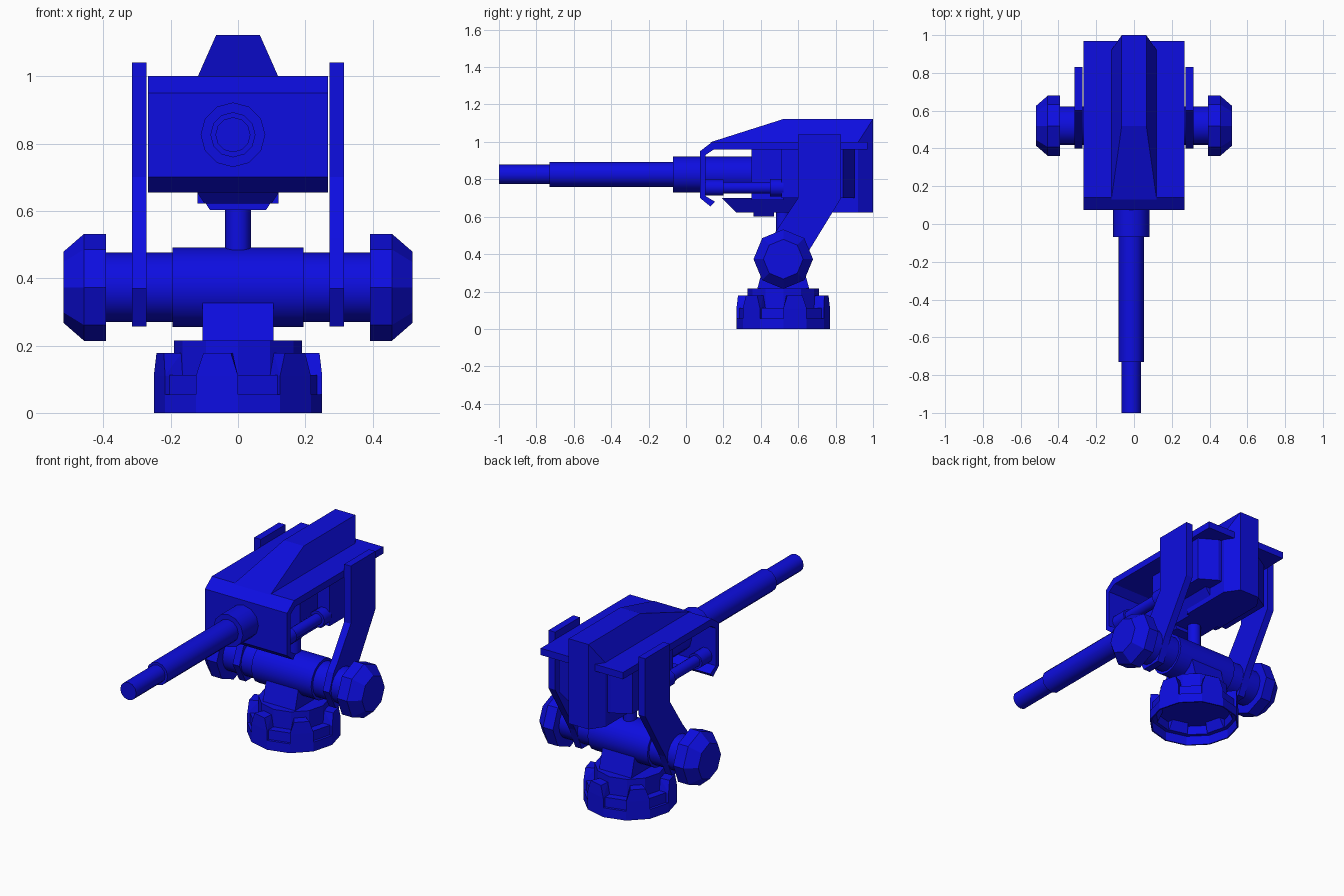
import bpy, bmesh
from math import sin, cos, pi, radians
from mathutils import Vector

cube = bpy.data.objects.get("Cube")
if cube:
    bpy.data.objects.remove(cube, do_unlink=True)

blue = bpy.data.materials.new("deep_blue")
blue.use_nodes = True
COLOUR = (0.004, 0.004, 0.75, 1)
blue.diffuse_color = COLOUR
blue.node_tree.nodes["Principled BSDF"].inputs["Base Color"].default_value = COLOUR


def finish(name, bm, smooth=False):
    bmesh.ops.recalc_face_normals(bm, faces=bm.faces)
    mesh = bpy.data.meshes.new(name)
    bm.to_mesh(mesh)
    bm.free()
    mesh.materials.append(blue)
    ob = bpy.data.objects.new(name, mesh)
    bpy.context.collection.objects.link(ob)
    if smooth:
        bpy.ops.object.select_all(action='DESELECT')
        ob.select_set(True)
        bpy.context.view_layer.objects.active = ob
        bpy.ops.object.shade_smooth_by_angle(angle=radians(40))
    return ob


def lathe(name, profile, axis, centre, sides=12, smooth=True):
    """Turn (position, radius) pairs around an axis; ends are capped."""
    bm = bmesh.new()
    rings = []
    for t, r in profile:
        ring = []
        for i in range(sides):
            a = 2 * pi * i / sides
            u, v = r * cos(a), r * sin(a)
            p = {'X': (t, u, v), 'Y': (u, t, v), 'Z': (u, v, t)}[axis]
            ring.append(bm.verts.new(Vector(p) + Vector(centre)))
        rings.append(ring)
    for a, b in zip(rings, rings[1:]):
        for i in range(sides):
            j = (i + 1) % sides
            bm.faces.new((a[i], a[j], b[j], b[i]))
    bm.faces.new(rings[0])
    bm.faces.new(rings[-1])
    return finish(name, bm, smooth)


def side_plate(name, outline, x0, x1):
    """Extrude a (y, z) outline from x0 to x1."""
    bm = bmesh.new()
    face = bm.faces.new([bm.verts.new((x0, y, z)) for y, z in outline])
    ext = bmesh.ops.extrude_face_region(bm, geom=[face])
    moved = [v for v in ext['geom'] if isinstance(v, bmesh.types.BMVert)]
    bmesh.ops.translate(bm, verts=moved, vec=(x1 - x0, 0, 0))
    return finish(name, bm)


def hull(name, points, mirror=True):
    """Convex solid through points, mirrored across x."""
    bm = bmesh.new()
    for x, y, z in points:
        bm.verts.new((x, y, z))
        if mirror:
            bm.verts.new((-x, y, z))
    res = bmesh.ops.convex_hull(bm, input=bm.verts)
    loose = [g for g in res['geom_interior'] if isinstance(g, bmesh.types.BMVert)]
    bmesh.ops.delete(bm, geom=loose, context='VERTS')
    bmesh.ops.dissolve_limit(bm, angle_limit=0.01, verts=bm.verts, edges=bm.edges)
    return finish(name, bm)


def box(name, x0, x1, y0, y1, z0, z1):
    return hull(name, [(x, y, z) for x in (x0, x1) for y in (y0, y1)
                       for z in (z0, z1)], mirror=False)


MID = 0.52      # y of the pivot and base
PIVOT = 0.373   # z of the cross tube

# Base: hollow cup with a collar, and six tapered teeth on alternate sides
lathe("base_cup", [(0.108, 0.002), (0.108, 0.222), (0.055, 0.222), (0.055, 0.242),
                   (0, 0.242), (0, 0.25), (0.055, 0.25), (0.055, 0.235),
                   (0.112, 0.235), (0.112, 0.19), (0.215, 0.19), (0.215, 0.002)],
      'Z', (0, MID, 0), smooth=False)
for k in range(6):
    mid_angle = -105 + 60 * k
    pts = []
    for z, r, half in ((0.055, 0.25, 15), (0.11, 0.25, 15), (0.178, 0.243, 10)):
        for s in (-half, half):
            a = radians(mid_angle + s)
            for rad in (r, 0.215 if z < 0.1 else 0.185):
                pts.append((rad * cos(a), MID + rad * sin(a), z))
    hull(f"base_tooth_{k + 1}", pts, mirror=False)

# Pedestal under the cross tube
side_plate("pedestal", [(0.38, 0.21), (0.66, 0.21), (0.625, 0.34), (0.415, 0.34)],
           -0.105, 0.105)

# Cross tube, thin axle, end knobs
lathe("cross_tube", [(-0.195, 0.118), (0.195, 0.118)], 'X', (0, MID, PIVOT), 16)
lathe("axle", [(-0.4, 0.103), (0.4, 0.103)], 'X', (0, MID, PIVOT), 16)
for side, s in (("left", 1), ("right", -1)):
    lathe(side + "_knob", [(s * 0.392, 0.159), (s * 0.457, 0.159), (s * 0.518, 0.106)],
          'X', (0, MID, PIVOT), 8, smooth=False)
    # Cranked support arm
    side_plate(side + "_arm",
               [(0.6, 1.04), (0.83, 1.04), (0.83, 0.7), (0.64, 0.39), (0.58, 0.257),
                (0.46, 0.257), (0.4, 0.37), (0.44, 0.47), (0.48, 0.52), (0.6, 0.7)],
               s * 0.272, s * 0.315)
    # Recoil rod with collars at both ends
    lathe(side + "_rod", [(0.1, 0.045), (0.2, 0.045), (0.2, 0.033), (0.45, 0.033),
                          (0.45, 0.048), (0.52, 0.048)], 'Y', (s * 0.2, 0, 0.755), 10)

# Centre post
lathe("post", [(0.45, 0.038), (0.65, 0.038)], 'Z', (0, MID, 0))

# Bent cover: top sheet, front plate and bottom lip
side_plate("cover", [(0.075, 0.95), (0.14, 1.0), (0.97, 1.0), (0.97, 0.96), (0.15, 0.96),
                     (0.105, 0.93), (0.105, 0.71), (0.155, 0.68), (0.13, 0.655),
                     (0.075, 0.7)], -0.268, 0.268)

# Raised spine on the cover
hull("spine", [(0.12, 0.13, 0.998), (0.12, 0.92, 0.998), (0.065, 0.52, 1.122),
               (0.065, 1.0, 1.122), (0.065, 1.0, 0.998)])

# Rear column with chamfered corners
hull("rear_column", [(x, y, z) for z in (0.622, 1.0)
                     for x, y in ((0.12, 0.6), (0.12, 0.92), (0.065, 1.0))])

# Wide receiver body tapering at the back, and its narrow front block
hull("receiver", [(x, y, z) for z in (0.7, 0.965)
                  for x, y in ((0.24, 0.51), (0.24, 0.84), (0.14, 0.9))])
box("receiver_front", -0.16, 0.16, 0.35, 0.52, 0.69, 0.965)

# Keel and feed block under the body
hull("keel", [(0.15, 0.19, 0.7), (0.1, 0.27, 0.622), (0.1, 0.8, 0.622), (0.15, 0.8, 0.7)])
hull("keel_block", [(x, y, z) for y in (0.36, 0.47)
                    for x, z in ((0.12, 0.66), (0.083, 0.602))])

# Stepped barrel
lathe("barrel", [(-1.0, 0.052), (-0.73, 0.052), (-0.73, 0.067), (-0.07, 0.067),
                 (-0.07, 0.096), (0.36, 0.096)], 'Y', (-0.015, 0, 0.826))
